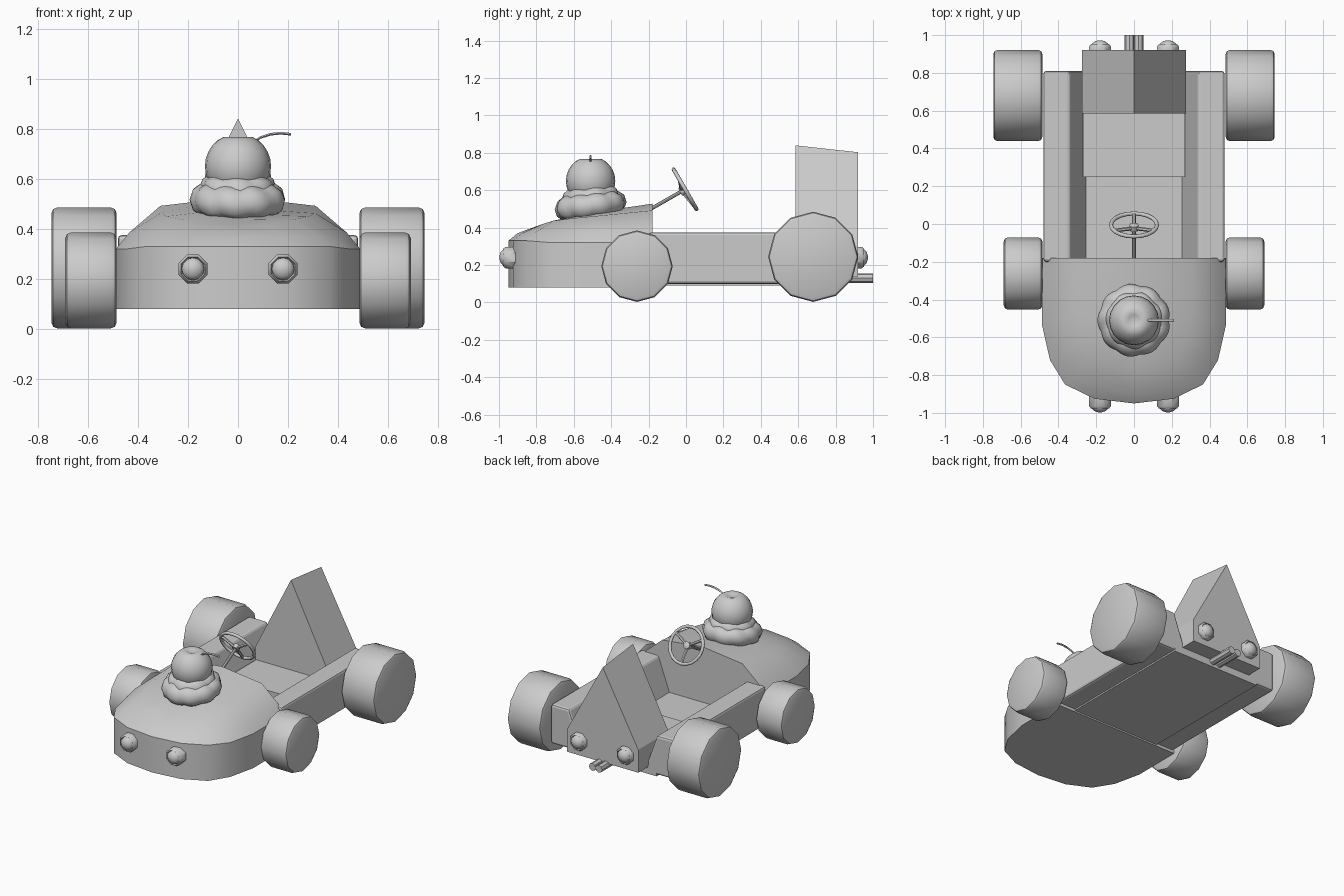
import bpy, bmesh, math
from mathutils import Vector

if "Cube" in bpy.data.objects:
    bpy.data.objects.remove(bpy.data.objects["Cube"])

grey = bpy.data.materials.new("plain_grey")
grey.diffuse_color = (0.6, 0.6, 0.6, 1)
grey.use_nodes = True
grey.node_tree.nodes["Principled BSDF"].inputs["Base Color"].default_value = grey.diffuse_color


def finish(name, bm, smooth=None, bevel=0, segments=2):
    bmesh.ops.recalc_face_normals(bm, faces=bm.faces)
    mesh = bpy.data.meshes.new(name)
    bm.to_mesh(mesh)
    bm.free()
    mesh.materials.append(grey)
    ob = bpy.data.objects.new(name, mesh)
    bpy.context.collection.objects.link(ob)
    if bevel:
        m = ob.modifiers.new("bevel", 'BEVEL')
        m.width, m.segments = bevel, segments
        m.limit_method, m.angle_limit = 'ANGLE', math.radians(50)
    if smooth:
        bpy.ops.object.select_all(action='DESELECT')
        ob.select_set(True)
        bpy.context.view_layer.objects.active = ob
        bpy.ops.object.shade_smooth_by_angle(angle=math.radians(smooth))
    return ob


def loft(rings, closed=True, caps=True):
    """Skin a list of point rings; closed wraps each ring."""
    bm = bmesh.new()
    vs = [[bm.verts.new(p) for p in r] for r in rings]
    n = len(vs[0])
    for a, b in zip(vs, vs[1:]):
        for i in range(n if closed else n - 1):
            j = (i + 1) % n
            bm.faces.new((a[i], a[j], b[j], b[i]))
    if caps:
        bm.faces.new(vs[0])
        bm.faces.new(vs[-1])
    return bm


def prism(name, profile, y0, y1, **kw):
    return finish(name, loft([[(x, y, z) for x, z in profile] for y in (y0, y1)]), **kw)


def lathe(name, center, axis, profile, sides, smooth=40, phase=0, **kw):
    """Turn (radius, distance) pairs around an axis."""
    q = Vector(axis).to_track_quat('Z', 'Y')
    c = Vector(center)
    rings = [[c + q @ Vector((r * math.cos(phase + math.tau * i / sides),
                              r * math.sin(phase + math.tau * i / sides), d))
              for i in range(sides)] for r, d in profile]
    return finish(name, loft(rings), smooth=smooth, **kw)


def rod(name, a, b, r, sides=8):
    a, b = Vector(a), Vector(b)
    return lathe(name, a, b - a, [(r, 0), (r, (b - a).length)], sides)


# hood: outline, shoulder ring and ridge line, mirrored in x
outline = [(.488, -.18), (.488, -.53), (.445, -.72), (.365, -.85), (.21, -.925), (0, -.95)]
shoulder = [(.31, -.18, .492), (.31, -.48, .462), (.285, -.61, .45),
            (.22, -.71, .437), (.12, -.765, .42), (0, -.785, .41)]
ridge = [(-.18, .528), (-.48, .484), (-.6, .459), (-.68, .44), (-.74, .422), (-.785, .41)]


def both(pts):
    return pts + [(-p[0],) + tuple(p[1:]) for p in reversed(pts[:-1])]


low = both([(x, y, .08) for x, y in outline])
side = both([(x, y, .32 + .01 * (i > 2)) for i, (x, y) in enumerate(outline)])
mid = both([(a[0] * .3 + b[0] * .7, a[1] * .3 + b[1] * .7, .37 + (.015 if i < 2 else 0))
            for i, (b, a) in enumerate(zip(outline, shoulder))])
top = both([(0, y, z) for y, z in ridge])
bm = loft([low, side, mid, both(shoulder), top], closed=False, caps=False)
bm.verts.ensure_lookup_table()
n = len(low)
bm.faces.new([bm.verts[i] for i in range(n)])
bm.faces.new([bm.verts[k * n] for k in range(5)] + [bm.verts[k * n + n - 1] for k in range(3, -1, -1)])
bmesh.ops.remove_doubles(bm, verts=bm.verts, dist=.0005)
finish("hood", bm, smooth=35)

# side pods with sloped inner walls
for s, label in ((1, "right"), (-1, "left")):
    prism(label + "_side_pod", [(s * .255, .10), (s * .48, .10), (s * .48, .375),
                                (s * .34, .375), (s * .255, .14)], -.2, .81, bevel=.015)
# floor, seat and tail support
prism("floor", [(-.34, .09), (.34, .09), (.34, .14), (-.34, .14)], -.2, .81)
prism("seat", [(-.27, .12), (.27, .12), (.27, .21), (-.27, .21)], .25, .62)

# wedge tail with a slightly falling ridge
finish("tail", loft([[(-.275, y, .14), (.275, y, .14), (.275, y, .30), (0, y, z), (-.275, y, .30)]
                     for y, z in ((.585, .84), (.92, .803))]))

# wheels
for s, label in ((1, "right"), (-1, "left")):
    for pos, y, r, w in (("front", -.262, .191, .205), ("rear", .68, .241, .26)):
        b = .022
        lathe(f"{label}_{pos}_wheel", (s * .485, y, r + .003), (s, 0, 0),
              [(r - b, 0), (r - .006, .007), (r, b), (r, w - b), (r - .006, w - .007), (r - b, w)], 12)

# head lights, tail lights, exhaust pipes
for s, label in ((1, "right"), (-1, "left")):
    for pos, y, d in (("head", -.905, -1), ("tail", .91, 1)):
        k = 0 if d > 0 else .03
        lathe(f"{label}_{pos}_light_rim", (s * .18, y, .24), (0, d, 0),
              [(.062, 0), (.062, k + .03), (.052, k + .042), (.046, k + .03)], 8, phase=math.pi / 8)
        lathe(f"{label}_{pos}_light_bulb", (s * .18, y, .24), (0, d, 0),
              [(.047, k + .02), (.044, k + .042), (.03, k + .055), (.01, k + .062)], 12)
    rod(label + "_exhaust_pipe", (s * .025, .8, .13), (s * .025, 1, .13), .026)

# steering wheel and column
hub, axis = Vector((0, -.005, .605)), Vector((0, .87, .5)).normalized()
q = axis.to_track_quat('Z', 'Y')
rings = []
for i in range(20):
    a = math.tau * i / 20
    rings.append([hub + q @ Vector(((.122 + .011 * math.cos(t)) * math.cos(a),
                                    (.122 + .011 * math.cos(t)) * math.sin(a), .011 * math.sin(t)))
                  for t in [math.tau * k / 8 for k in range(8)]])
finish("steering_rim", loft(rings + rings[:1], caps=False), smooth=60)
for k in range(3):
    a = math.pi * (-.5 + 2 * k / 3)
    rod(f"steering_spoke_{k + 1}", hub - axis * .02,
        hub + q @ Vector((.12 * math.cos(a), .12 * math.sin(a), 0)), .01, 6)
lathe("steering_hub", hub - axis * .03, axis, [(.024, 0), (.024, .03), (.012, .036)], 10)
rod("steering_column", (0, -.22, .482), hub - axis * .01, .01)

# two lobed rings of cream, leaning with the hood
for name, R, r, z0, lobes, ph in (("lower_cream", .125, .062, .517, 9, 0), ("upper_cream", .09, .06, .558, 7, .4)):
    rings = []
    for i in range(54):
        a = math.tau * i / 54
        ring = []
        for k in range(10):
            t = math.tau * k / 10
            f = 1 + .16 * abs(math.sin(lobes / 2 * a + ph + t * .5)) - .05
            d = R + r * f * math.cos(t)
            y = d * math.sin(a)
            ring.append((d * math.cos(a), -.51 + y, z0 + r * f * math.sin(t) + .1 * y))
        rings.append(ring)
    finish(name, loft(rings + rings[:1], caps=False), smooth=60)

# cherry: ball with a dimple on top
bm = bmesh.new()
bmesh.ops.create_uvsphere(bm, u_segments=20, v_segments=14, radius=.132)
for v in bm.verts:
    d = math.hypot(v.co.x, v.co.y)
    if v.co.z > 0:
        v.co.z -= .035 * max(0, 1 - d / .06)
    v.co += Vector((0, -.51, .65))
finish("cherry", bm, smooth=60)

# curved stalk
path = [(0, .74), (.05, .738), (.09, .765), (.13, .778), (.17, .782), (.212, .778)]
path[0] = (.01, .70)
finish("stalk", loft([[(x, -.51 + .006 * math.cos(t), z + .006 * math.sin(t))
                       if i else (x + .006 * math.sin(t), -.51 + .006 * math.cos(t), z)
                       for t in [math.tau * k / 6 for k in range(6)]]
                      for i, (x, z) in enumerate(path)]), smooth=60)
